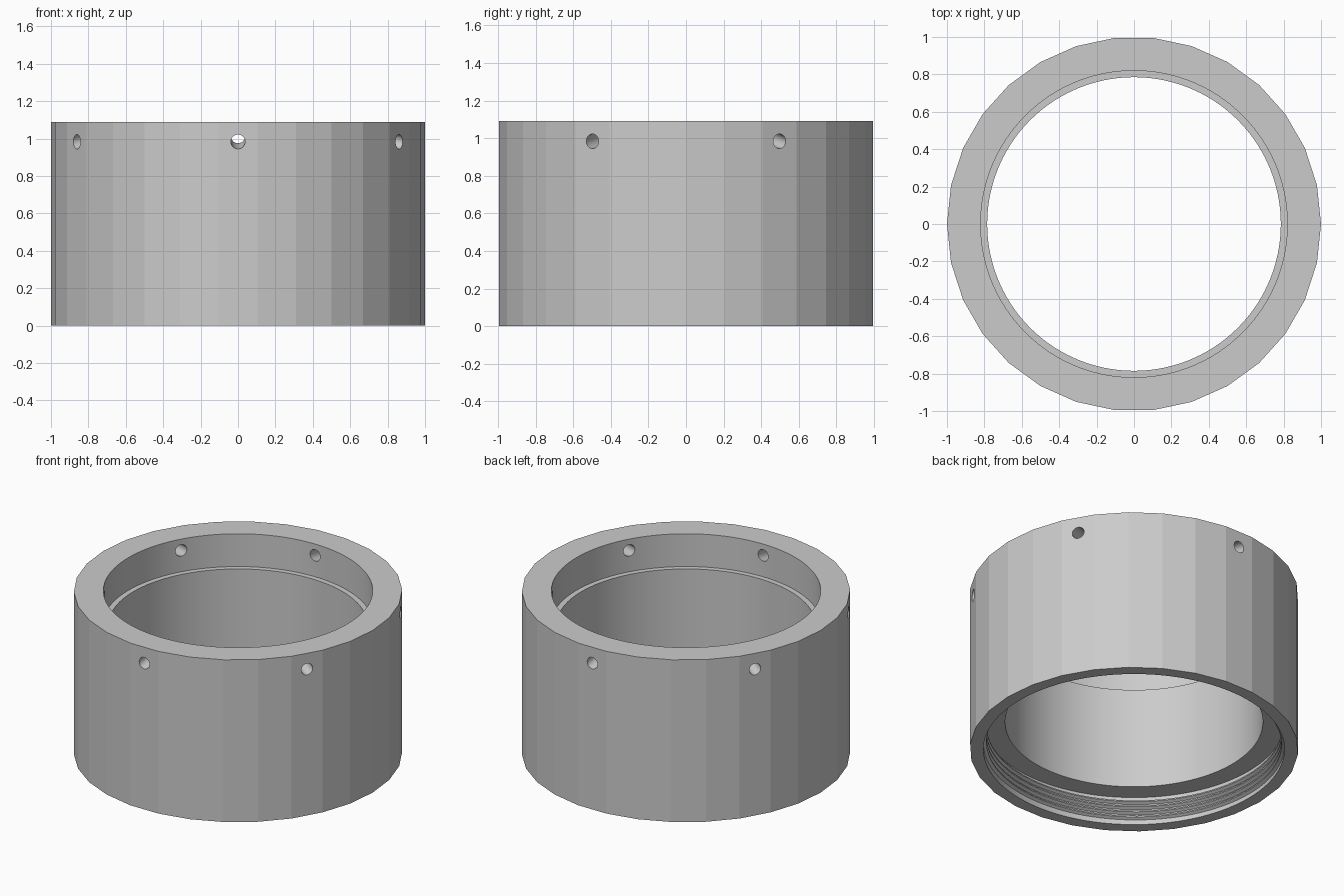
import bpy
import bmesh
from math import pi, radians, cos, sin

if "Cube" in bpy.data.objects:
    bpy.data.objects.remove(bpy.data.objects["Cube"], do_unlink=True)

HEIGHT = 1.09

grey = bpy.data.materials.new("plain grey")
grey.use_nodes = True
grey.diffuse_color = (0.6, 0.6, 0.6, 1)
grey.node_tree.nodes["Principled BSDF"].inputs["Base Color"].default_value = (0.6, 0.6, 0.6, 1)


def make_object(name, bm):
    mesh = bpy.data.meshes.new(name)
    bm.to_mesh(mesh)
    bm.free()
    mesh.materials.append(grey)
    obj = bpy.data.objects.new(name, mesh)
    bpy.context.collection.objects.link(obj)
    return obj


def cylinder(name, radius, z0, z1, sides):
    bm = bmesh.new()
    bmesh.ops.create_cone(bm, cap_ends=True, segments=sides,
                          radius1=radius, radius2=radius, depth=z1 - z0)
    obj = make_object(name, bm)
    obj.location.z = (z0 + z1) / 2
    obj.rotation_euler.z = pi / 2
    return obj


def smooth(obj, angle):
    bpy.ops.object.select_all(action='DESELECT')
    obj.select_set(True)
    bpy.context.view_layer.objects.active = obj
    bpy.ops.object.shade_smooth_by_angle(angle=radians(angle))


# Faceted outer collar
collar = cylinder("collar", 1.0, 0, HEIGHT, 30)

# Stepped bores: through bore, upper seat, lower threaded recess
cutters = [
    cylinder("through_bore_cutter", 0.785, -0.5, 1.6, 120),
    cylinder("upper_seat_cutter", 0.82, 0.87, 1.6, 120),
    cylinder("lower_recess_cutter", 0.917, -0.5, 0.19, 120),
]

# Six tilted screw holes, higher on the inside
for i in range(6):
    angle = radians(30 + 60 * i)
    hole = cylinder("screw_hole_cutter", 0.038, -0.15, 0.15, 32)
    hole.location = (0.91 * cos(angle), 0.91 * sin(angle), 0.998)
    hole.rotation_euler = (0, radians(100), angle)
    cutters.append(hole)

for cutter in cutters:
    cutter.hide_render = True
    mod = collar.modifiers.new(cutter.name, 'BOOLEAN')
    mod.operation = 'DIFFERENCE'
    mod.solver = 'EXACT'
    mod.object = cutter
    bpy.ops.object.select_all(action='DESELECT')
    bpy.context.view_layer.objects.active = collar
    collar.select_set(True)
    bpy.ops.object.modifier_apply(modifier=mod.name)
for cutter in cutters:
    bpy.data.objects.remove(cutter, do_unlink=True)
smooth(collar, 8)

# Helical thread ridge inside the lower recess
PITCH, TURNS, STEPS = 0.036, 4, 96
profile = [(0.92, -0.016), (0.898, -0.004), (0.898, 0.004), (0.92, 0.016)]
bm = bmesh.new()
previous = None
for i in range(TURNS * STEPS + 1):
    angle = 2 * pi * i / STEPS
    z = 0.024 + PITCH * i / STEPS
    ring = [bm.verts.new((r * cos(angle), r * sin(angle), z + dz)) for r, dz in profile]
    if previous:
        for k in range(4):
            n = (k + 1) % 4
            bm.faces.new((previous[k], previous[n], ring[n], ring[k]))
    else:
        bm.faces.new(ring)
    previous = ring
bm.faces.new(previous[::-1])
bmesh.ops.recalc_face_normals(bm, faces=bm.faces)
thread = make_object("internal_thread", bm)
smooth(thread, 20)
